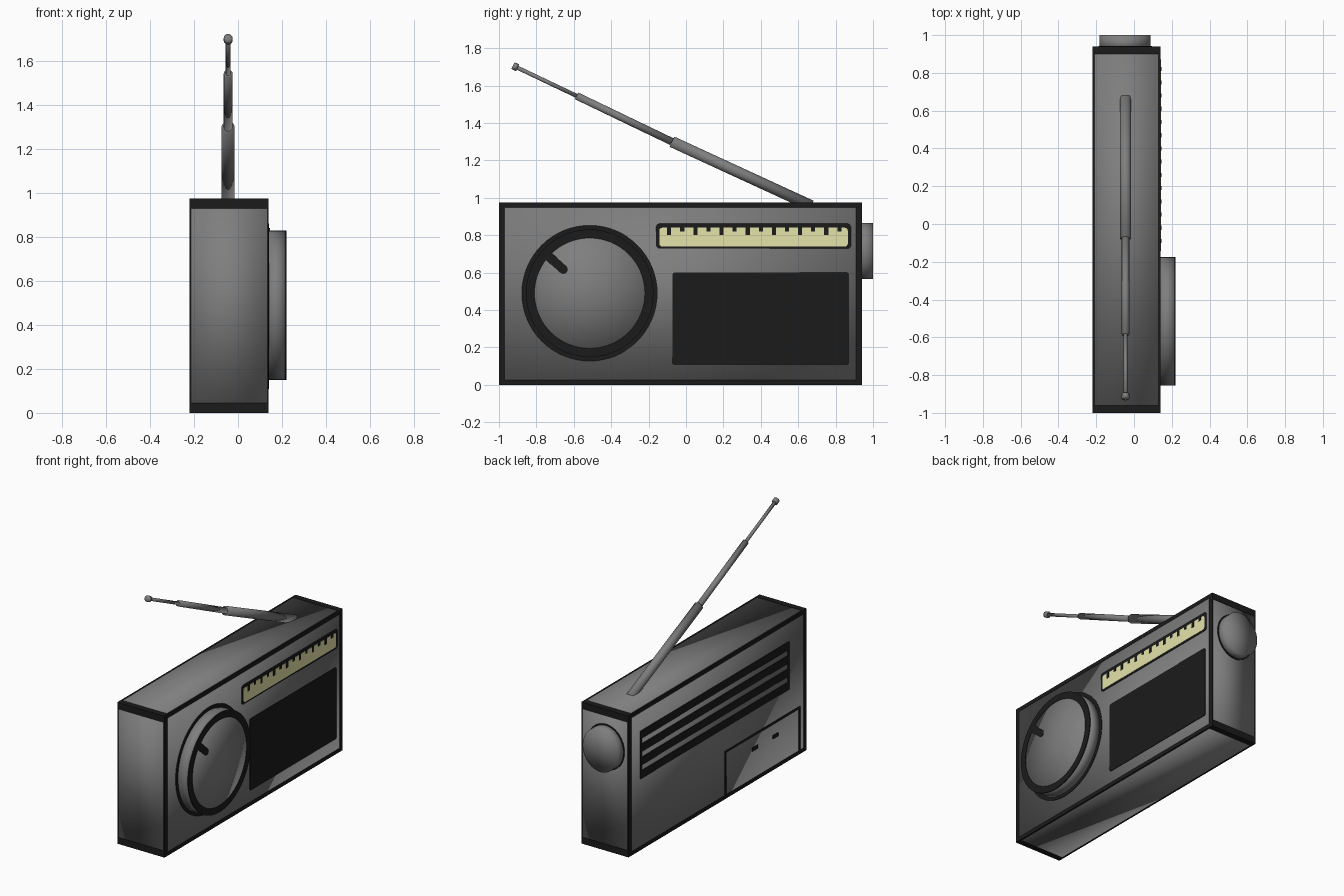
import bpy, bmesh, math
from mathutils import Vector, Matrix

if "Cube" in bpy.data.objects:
    bpy.data.objects.remove(bpy.data.objects["Cube"])


def material(name, rgb):
    m = bpy.data.materials.new(name)
    m.diffuse_color = (*rgb, 1)
    m.use_nodes = True
    m.node_tree.nodes["Principled BSDF"].inputs["Base Color"].default_value = m.diffuse_color
    return m


GRAY = material("gray_plastic", (0.21, 0.21, 0.21))
BLACK = material("black_trim", (0.011, 0.011, 0.011))
CREAM = material("cream_scale", (0.78, 0.77, 0.40))


def finish(name, bm, mat, smooth=False):
    bmesh.ops.recalc_face_normals(bm, faces=bm.faces)
    for f in bm.faces:
        f.smooth = smooth
    me = bpy.data.meshes.new(name)
    bm.to_mesh(me)
    bm.free()
    me.materials.append(mat)
    ob = bpy.data.objects.new(name, me)
    bpy.context.collection.objects.link(ob)
    return ob


def add_box(bm, lo, hi):
    lo, hi = Vector(lo), Vector(hi)
    mat = Matrix.Translation((lo + hi) / 2) @ Matrix.Diagonal((*(hi - lo), 1))
    bmesh.ops.create_cube(bm, size=1, matrix=mat)


def boxes(name, items, mat, smooth=False):
    bm = bmesh.new()
    for lo, hi in items:
        add_box(bm, lo, hi)
    return finish(name, bm, mat, smooth)


def rod(name, a, b, r, mat, sides=32, smooth=True):
    a, b = Vector(a), Vector(b)
    d = b - a
    bm = bmesh.new()
    bmesh.ops.create_cone(bm, cap_ends=True, cap_tris=True, segments=sides,
                          radius1=r, radius2=r, depth=d.length,
                          matrix=Matrix.Translation((a + b) / 2) @ d.to_track_quat('Z', 'Y').to_matrix().to_4x4())
    return finish(name, bm, mat, smooth)


def ring(name, centre, r_in, r_out, x0, x1, n=64):
    # flat washer facing +x
    bm = bmesh.new()
    loops = []
    for i in range(n):
        t = 2 * math.pi * i / n
        loops.append([bm.verts.new((x, centre[0] + r * math.cos(t), centre[1] + r * math.sin(t)))
                      for x, r in ((x0, r_in), (x1, r_in), (x1, r_out), (x0, r_out))])
    for i in range(n):
        p, q = loops[i], loops[(i + 1) % n]
        for k in range(4):
            bm.faces.new((p[k], q[k], q[(k + 1) % 4], p[(k + 1) % 4]))
    return finish(name, bm, BLACK)


def rounded_plate(name, y0, y1, z0, z1, x0, x1, r, mat):
    # plate with rounded corners on the +x face
    bm = bmesh.new()
    pts = []
    for k, (cy, cz) in enumerate(((y1 - r, z1 - r), (y0 + r, z1 - r), (y0 + r, z0 + r), (y1 - r, z0 + r))):
        for i in range(5):
            t = math.pi / 2 * (k + i / 4)
            pts.append(bm.verts.new((x0, cy + r * math.cos(t), cz + r * math.sin(t))))
    face = bm.faces.new(pts)
    ext = bmesh.ops.extrude_face_region(bm, geom=[face])
    bmesh.ops.translate(bm, vec=(x1 - x0, 0, 0), verts=[v for v in ext['geom'] if isinstance(v, bmesh.types.BMVert)])
    return finish(name, bm, mat)


# body: one smooth shaded box
e = 0.002
X0, X1, Y0, Y1, Z0, Z1 = -0.22, 0.14, -1.0, 0.94, 0.0, 0.975
boxes("radio_body", [((X0 + e, Y0 + e, Z0 + e), (X1 - e, Y1 - e, Z1 - e))], GRAY, True)


def span(lo, hi, side, w):
    return (lo, lo + w) if side == 0 else (hi - w, hi)


# dark trim along all twelve body edges
bars = []
for s in (0, 1):
    for t in (0, 1):
        xs, zs = span(X0, X1, s, 0.01), span(Z0, Z1, t, 0.026)
        bars.append(((xs[0], Y0, zs[0]), (xs[1], Y1, zs[1])))
        ys, zs = span(Y0, Y1, s, 0.04), span(Z0, Z1, t, 0.045)
        bars.append(((X0 + e * 1.5, ys[0], zs[0]), (X1 - e * 1.5, ys[1], zs[1])))
        xs, ys = span(X0, X1, s, 0.006), span(Y0, Y1, t, 0.03)
        bars.append(((xs[0], ys[0], Z0), (xs[1], ys[1], Z1)))
boxes("edge_trim", bars, BLACK)

# tuning dial with painted rings and pointer
C = (-0.515, 0.49)
rod("tuning_dial", (X1 - 0.01, *C), (0.218, *C), 0.34, GRAY, 64)
ring("dial_base_ring", C, 0.335, 0.363, X1 - 0.004, X1 + 0.001)
ring("dial_face_ring", C, 0.295, 0.341, 0.215, 0.22)
pointer = boxes("dial_pointer", [((-0.0025, 0.19, -0.024), (0.0025, 0.31, 0.024))], BLACK)
pointer.location = (0.2175, *C)
pointer.rotation_euler = (math.radians(138), 0, 0)
rod("pointer_tip", (0.215, C[0] - 0.141, C[1] + 0.127), (0.22, C[0] - 0.141, C[1] + 0.127), 0.024, BLACK, 16, False)

# tuning scale window with tick marks
rounded_plate("scale_frame", -0.16, 0.882, 0.728, 0.862, X1 - 0.004, X1 + 0.001, 0.02, BLACK)
rounded_plate("scale_window", -0.143, 0.865, 0.74, 0.84, X1 - 0.003, X1 + 0.003, 0.015, CREAM)
ticks = []
for i in range(14):
    y = -0.09 + i * 0.07
    drop = 0.04 if i % 2 == 0 else 0.022
    ticks.append(((X1, y - 0.011, 0.842 - drop), (X1 + 0.005, y + 0.011, 0.842)))
boxes("scale_ticks", ticks, BLACK)

# speaker panel
rounded_plate("speaker_panel", -0.072, 0.87, 0.108, 0.60, X1 - 0.004, X1 + 0.002, 0.012, BLACK)

# back vents: dark bars closed at both ends
bx0, bx1 = X0 - 0.001, X0 + 0.004
vents = [((bx0, -0.80, 0.49 + k * 0.092), (bx1, 0.80, 0.545 + k * 0.092)) for k in range(4)]
vents += [((bx0 + 0.0003, y, 0.49), (bx1, y + 0.015, 0.82)) for y in (-0.81, 0.795)]
boxes("back_vents", vents, BLACK)

# battery door outline and two small latch marks
boxes("battery_door_outline", [
    ((bx0, -0.93, 0.315), (bx1, -0.11, 0.33)),
    ((bx0, -0.125, 0.0), (bx1, -0.11, 0.33)),
    ((bx0, -0.93, 0.0), (bx1, -0.915, 0.33))], BLACK)
boxes("battery_door_latches", [((bx0, y - 0.03, 0.215), (bx1, y + 0.03, 0.24)) for y in (-0.44, -0.66)], BLACK)

# volume knob on the end, slightly oval
for name, r, y0, y1, mat in (("volume_knob", 0.15, -0.02, 0.06, GRAY), ("knob_base_ring", 0.158, -0.005, 0.002, BLACK)):
    knob = rod(name, (0, y0, 0), (0, y1, 0), r, mat, 48, mat is GRAY)
    knob.location = (-0.047, Y1, 0.715)
    knob.scale = (0.9, 1, 1)

# telescopic antenna
ax = -0.045
joints = [(0.67, 0.957), (-0.075, 1.30), (-0.585, 1.545), (-0.90, 1.695), (-0.925, 1.707)]
for i, (name, r) in enumerate((("antenna_base", 0.03), ("antenna_middle", 0.02),
                               ("antenna_top", 0.011), ("antenna_tip", 0.02))):
    ob = rod(name, (ax, *joints[i]), (ax, *joints[i + 1]), r, GRAY, 20)
